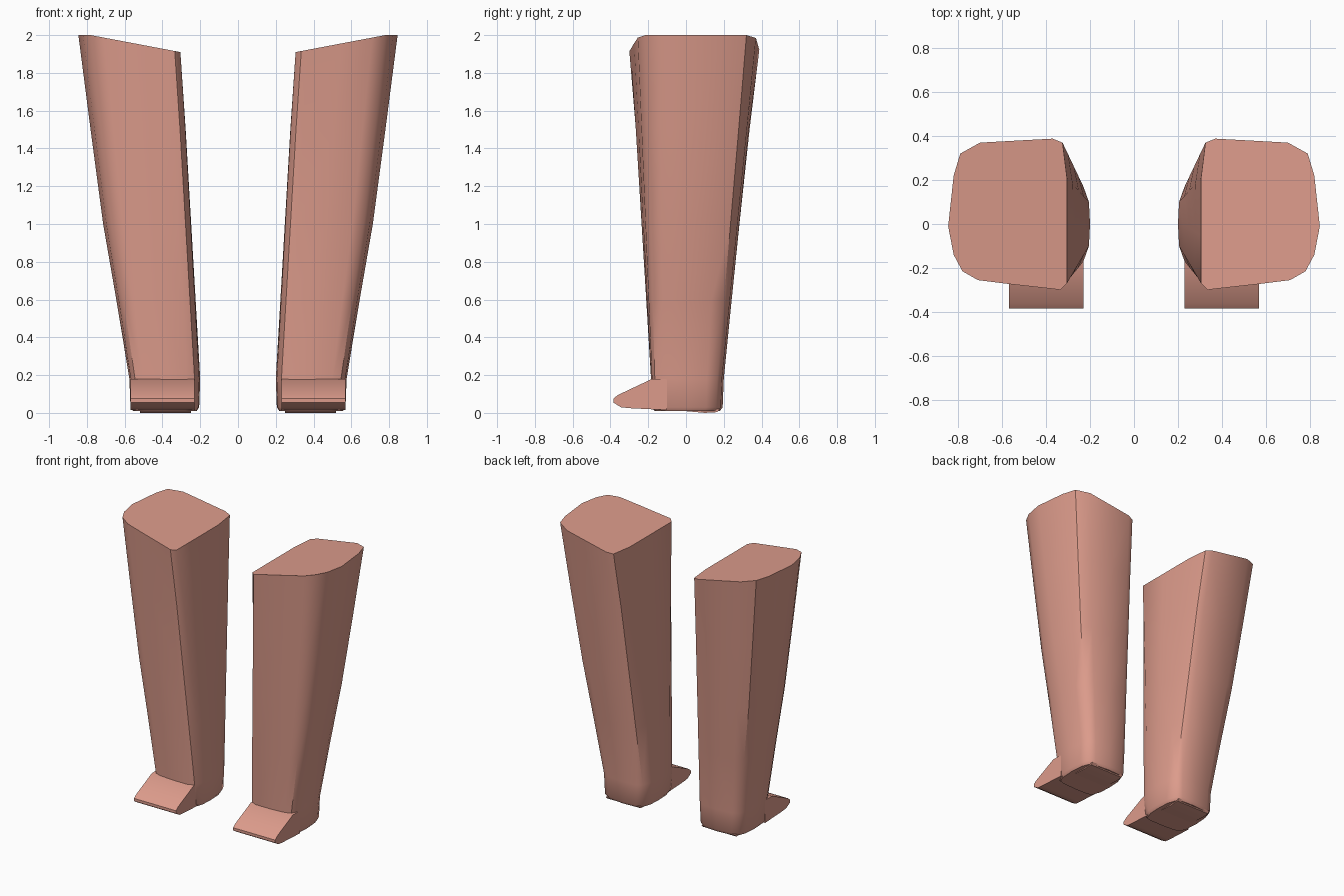
import bpy, bmesh, math

if "Cube" in bpy.data.objects:
    bpy.data.objects.remove(bpy.data.objects["Cube"])

skin = bpy.data.materials.new("salmon skin")
skin.diffuse_color = (0.72, 0.33, 0.26, 1)
skin.use_nodes = True
skin.node_tree.nodes["Principled BSDF"].inputs["Base Color"].default_value = skin.diffuse_color

# Matching cross-sections (x, y) of thigh and ankle, listed round the leg
THIGH = [(.305, -.05), (.305, -.27), (.335, -.30), (.37, -.295), (.55, -.275), (.71, -.255),
         (.78, -.215), (.82, -.14), (.845, -.01), (.82, .22), (.79, .32), (.70, .37),
         (.52, .38), (.37, .388), (.325, .37), (.305, .21)]
ANKLE = [(.20, 0), (.205, -.10), (.23, -.17), (.27, -.185), (.39, -.185), (.50, -.18),
         (.545, -.165), (.567, -.12), (.575, 0), (.567, .11), (.545, .165), (.50, .19),
         (.38, .20), (.27, .195), (.23, .17), (.205, .10)]


def section(t):
    """Cross-section between ankle (0) and thigh (1)."""
    return [(a[0] + (b[0] - a[0]) * t, a[1] + (b[1] - a[1]) * t)
            for a, b in zip(ANKLE, THIGH)]


def scaled(points, s):
    return [(.385 + (x - .385) * s, y * s) for x, y in points]


def loft(name, rings, angle):
    """Skin closed rings of 3D points, cap both ends, mirror to the other side."""
    bm = bmesh.new()
    loops = [[bm.verts.new(p) for p in ring] for ring in rings]
    n = len(loops[0])
    for lo, hi in zip(loops, loops[1:]):
        for i in range(n):
            j = (i + 1) % n
            bm.faces.new((lo[i], lo[j], hi[j], hi[i]))
    bm.faces.new(loops[0])
    bm.faces.new(loops[-1])
    bmesh.ops.recalc_face_normals(bm, faces=bm.faces)
    mesh = bpy.data.meshes.new(name)
    bm.to_mesh(mesh)
    bm.free()
    mesh.materials.append(skin)
    ob = bpy.data.objects.new(name, mesh)
    bpy.context.collection.objects.link(ob)
    ob.modifiers.new("Mirror", 'MIRROR')
    bpy.ops.object.select_all(action='DESELECT')
    ob.select_set(True)
    bpy.context.view_layer.objects.active = ob
    bpy.ops.object.shade_smooth_by_angle(angle=math.radians(angle))


# Legs: rounded heel, slightly bulged knee, slanted cut at the top
rings = [[(x, y, .01) for x, y in scaled(section(0), .90)],
         [(x, y, .03) for x, y in scaled(section(0), .97)],
         [(x, y, .18) for x, y in section(0)]]
for z, bulge in ((.6, .008), (1.0, .016), (1.5, .006)):
    rings.append([(x + bulge * max(0, (x - .4) / .3), y, z)
                  for x, y in section((z - .18) / 1.8)])
rings.append([(x, y, 2.0 - .09 * max(0, (.78 - x) / .475)) for x, y in section(1)])
loft("legs", rings, 40)

# Feet: wedge-shaped toe profile (y, z) stretched across the width
TOE = [(-.10, .015), (-.30, .025), (-.345, .03), (-.385, .055), (-.385, .075),
       (-.36, .095), (-.18, .18), (-.10, .18)]
loft("feet", [[(x, y, z) for y, z in TOE] for x in (.23, .568)], 40)

# Soles: set the lowest point on the floor
SOLE = [(-.12, .02), (.10, 0), (.165, .004), (.18, .02)]
loft("heel_soles", [[(x, y, z) for y, z in SOLE] for x in (.25, .52)], 40)
